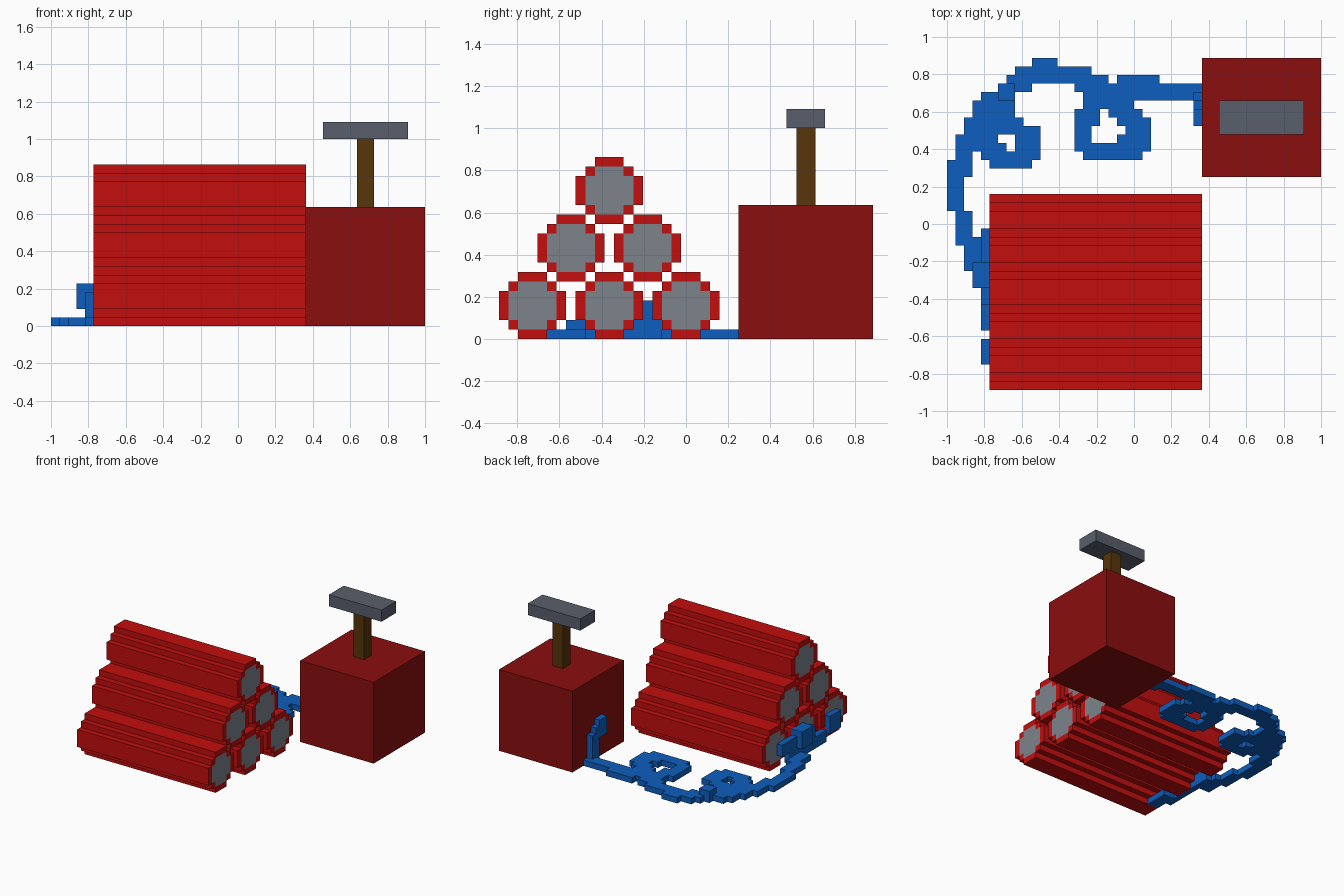
import bpy, bmesh, math
from mathutils import Vector

if "Cube" in bpy.data.objects:
    bpy.data.objects.remove(bpy.data.objects["Cube"])

U = 1 / 22                               # size of one block
ORIGIN = Vector((-22, -19.5, 0))         # block grid corner


def material(name, rgb):
    lin = [((c / 255 + 0.055) / 1.055) ** 2.4 if c > 10 else c / 255 / 12.92 for c in rgb]
    m = bpy.data.materials.new(name)
    m.use_nodes = True
    m.diffuse_color = (*lin, 1)
    bsdf = next(n for n in m.node_tree.nodes if n.type == 'BSDF_PRINCIPLED')
    bsdf.inputs["Base Color"].default_value = (*lin, 1)
    return m


RED = material("bright red", (196, 14, 14))
DARK_RED = material("dark red", (139, 14, 14))
PALE_GREY = material("pale grey", (125, 132, 140))
STEEL = material("steel grey", (88, 95, 107))
BROWN = material("wood brown", (88, 53, 11))
BLUE = material("fuse blue", (13, 94, 189))


def finish(name, bm, mats):
    """Merge flat faces, fix normals and link the object."""
    bmesh.ops.remove_doubles(bm, verts=bm.verts, dist=1e-5)
    bmesh.ops.recalc_face_normals(bm, faces=bm.faces)
    bmesh.ops.dissolve_limit(bm, angle_limit=0.01, verts=bm.verts, edges=bm.edges,
                             delimit={'MATERIAL'})
    me = bpy.data.meshes.new(name)
    bm.to_mesh(me)
    bm.free()
    for m in mats:
        me.materials.append(m)
    ob = bpy.data.objects.new(name, me)
    bpy.context.collection.objects.link(ob)
    return ob


def extrude_cells(name, cells, axis, lo, hi, mats, cap=()):
    """Extrude a set of grid cells along an axis; end faces of cap cells use slot 1."""
    bm = bmesh.new()

    def face(points, slot=0):
        vs = []
        for a, b, d in points:
            p = (d, a, b) if axis == 'X' else (a, b, d)
            vs.append(bm.verts.new((Vector(p) + ORIGIN) * U))
        bm.faces.new(vs).material_index = slot

    for a, b in cells:
        for d in (lo, hi):
            face([(a, b, d), (a + 1, b, d), (a + 1, b + 1, d), (a, b + 1, d)],
                 1 if (a, b) in cap else 0)
        sides = {(-1, 0): ((a, b), (a, b + 1)), (1, 0): ((a + 1, b), (a + 1, b + 1)),
                 (0, -1): ((a, b), (a + 1, b)), (0, 1): ((a, b + 1), (a + 1, b + 1))}
        for (da, db), (p, q) in sides.items():
            if (a + da, b + db) not in cells:
                face([(*p, lo), (*q, lo), (*q, hi), (*p, hi)])
    return finish(name, bm, mats)


def rect(a0, a1, b0, b1):
    return {(a, b) for a in range(a0, a1) for b in range(b0, b1)}


def block(name, x, y, z, mat):
    return extrude_cells(name, rect(*x, *y), 'Z', *z, [mat])


# Plunger box
block("detonator_box", (30, 44), (25, 39), (0, 14), DARK_RED)
block("plunger_shaft", (36, 38), (31, 33), (14, 22), BROWN)
block("plunger_handle", (32, 42), (30, 34), (22, 24), STEEL)

# Stacked sticks with grey end discs
sticks = [(0, 0), (8, 0), (16, 0), (4, 6), (12, 6), (8, 12)]
for n, (j, k) in enumerate(sticks, 1):
    grid = [(a, b) for a in range(-3, 4) for b in range(-3, 4)]
    body = {(j + 3 + a, k + 3 + b) for a, b in grid if abs(a) + abs(b) <= 4}
    disc = {(j + 3 + a, k + 3 + b) for a, b in grid
            if max(abs(a), abs(b)) <= 2 and abs(a) + abs(b) <= 3}
    extrude_cells(f"stick_{n}", body, 'X', 5, 30, [RED, PALE_GREY], disc)

# Fuse lying on the ground: filled runs per row
runs = {
    38: [(10, 13)], 37: [(8, 17)], 36: [(7, 19), (20, 25)], 35: [(6, 10), (15, 30)],
    34: [(4, 8), (16, 30)], 33: [(3, 8), (16, 22)], 32: [(3, 8), (15, 18), (19, 23)],
    31: [(2, 9), (15, 18), (20, 24)], 30: [(2, 11), (15, 17), (21, 24)],
    29: [(1, 6), (8, 11), (15, 17), (20, 24)], 28: [(1, 7), (8, 11), (15, 24)],
    27: [(1, 3), (4, 11), (16, 23)], 26: [(0, 3), (5, 10)], 25: [(0, 3)],
}
ground = {(i, j) for j, row in runs.items() for r in row for i in range(*r)}
ground |= rect(0, 2, 21, 25) | rect(1, 3, 18, 21) | rect(1, 4, 17, 18) | rect(2, 4, 14, 17)
ground |= rect(4, 5, 7, 17) | rect(5, 7, 5, 9)
extrude_cells("fuse_ground", ground, 'Z', 0, 1, [BLUE])
block("fuse_crossing", (6, 8), (34, 36), (1, 2), BLUE)

# Fuse hooked up the side of the box
hook = rect(34, 35, 0, 5) | rect(33, 34, 0, 6) | rect(32, 33, 4, 7) | rect(31, 32, 4, 7)
extrude_cells("fuse_box_hook", hook, 'X', 29, 30, [BLUE])

# Fuse climbing over the ends of the bottom sticks
climb = rect(17, 19, 2, 4) | rect(15, 17, 1, 4) | rect(12, 15, 1, 5) | rect(10, 12, 1, 4)
climb |= rect(7, 10, 1, 2) | rect(3, 6, 1, 4)
extrude_cells("fuse_end_climb", climb, 'X', 4, 5, [BLUE])
block("fuse_end_knot", (3, 4), (12, 15), (2, 5), BLUE)
